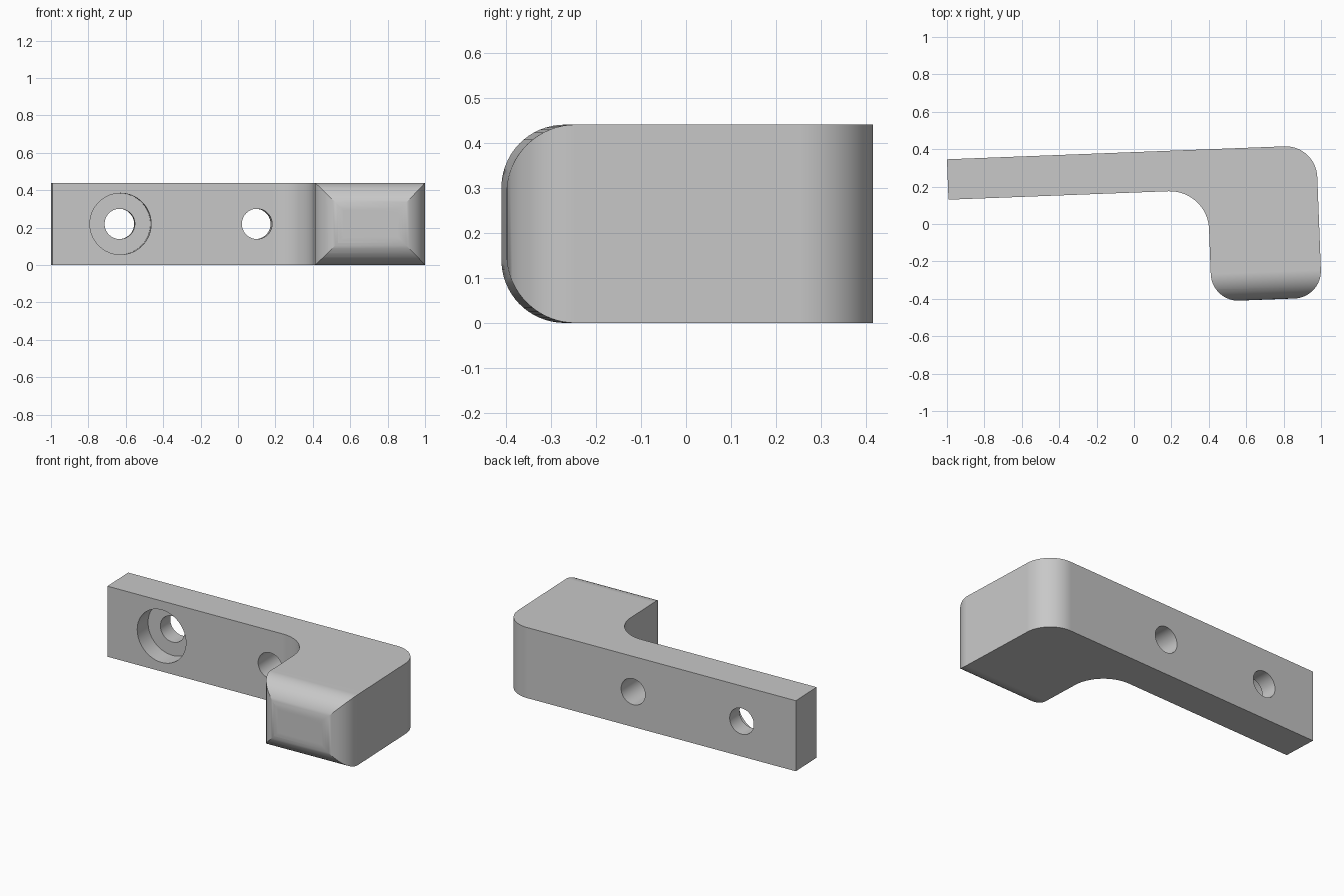
import bpy, bmesh, math
from mathutils import Matrix, Vector

if "Cube" in bpy.data.objects:
    bpy.data.objects.remove(bpy.data.objects["Cube"], do_unlink=True)

HEIGHT = 0.44
TILT = math.radians(2.2)

grey = bpy.data.materials.new("plain grey")
grey.use_nodes = True
colour = (0.58, 0.58, 0.58, 1)
grey.diffuse_color = colour
grey.node_tree.nodes["Principled BSDF"].inputs["Base Color"].default_value = colour


def rounded(corners, steps=16):
    """Outline from (x, y, radius) right-angled corners, each replaced by an arc."""
    out = []
    for i, (x, y, r) in enumerate(corners):
        p = Vector((x, y))
        if r == 0:
            out.append(p)
            continue
        a = (Vector(corners[i - 1][:2]) - p).normalized()
        b = (Vector(corners[(i + 1) % len(corners)][:2]) - p).normalized()
        centre = p + (a + b) * r
        for k in range(steps + 1):
            t = k / steps * math.pi / 2
            out.append(centre - b * r * math.cos(t) - a * r * math.sin(t))
    return out


def prism(name, points, offset):
    """Extrude a closed outline of 3D points along an offset."""
    bm = bmesh.new()
    face = bm.faces.new([bm.verts.new(p) for p in points])
    new = bmesh.ops.extrude_face_region(bm, geom=[face])["geom"]
    bmesh.ops.translate(bm, vec=offset, verts=[g for g in new if isinstance(g, bmesh.types.BMVert)])
    bmesh.ops.recalc_face_normals(bm, faces=bm.faces)
    return finish(name, bm)


def drill(name, x, radius, y0, y1):
    """Cylinder running along y, at half height."""
    bm = bmesh.new()
    place = Matrix.Translation((x, (y0 + y1) / 2, HEIGHT / 2)) @ Matrix.Rotation(math.pi / 2, 4, "X")
    bmesh.ops.create_cone(bm, cap_ends=True, segments=64, radius1=radius, radius2=radius,
                          depth=y1 - y0, matrix=place)
    return finish(name, bm)


def finish(name, bm):
    mesh = bpy.data.meshes.new(name)
    bm.to_mesh(mesh)
    bm.free()
    mesh.materials.append(grey)
    obj = bpy.data.objects.new(name, mesh)
    bpy.context.collection.objects.link(obj)
    return obj


def activate(obj):
    bpy.ops.object.select_all(action="DESELECT")
    obj.select_set(True)
    bpy.context.view_layer.objects.active = obj


def combine(target, tool, operation):
    tool.hide_render = True
    mod = target.modifiers.new(tool.name, "BOOLEAN")
    mod.object, mod.operation, mod.solver = tool, operation, "EXACT"
    activate(target)
    bpy.ops.object.modifier_apply(modifier=mod.name)
    bpy.data.objects.remove(tool, do_unlink=True)


# L-shaped bracket: thin arm, concave fillet, and thick foot
plan = rounded([(-0.986, 0.384, 0), (-0.986, 0.168, 0), (0.4, 0.168, 0.21),
                (0.4, -0.431, 0.147), (0.989, -0.431, 0.147), (0.989, 0.384, 0.17)])
bracket = prism("bracket", [(p.x, p.y, -0.1) for p in plan], (0, 0, HEIGHT + 0.2))

# Side shape rounds the top and bottom of the foot's front
side = rounded([(-0.431, 0, 0.147), (-0.431, HEIGHT, 0.147), (0.6, HEIGHT, 0), (0.6, 0, 0)])
combine(bracket, prism("side_shape", [(-1.2, p.x, p.y) for p in side], (2.4, 0, 0)), "INTERSECT")

# Two screw holes, the outer one counterbored from the front
for x in (-0.622, 0.108):
    combine(bracket, drill("screw_hole", x, 0.081, 0, 0.6), "DIFFERENCE")
combine(bracket, drill("counterbore", -0.622, 0.164, 0, 0.281), "DIFFERENCE")

# Slight turn of the whole bracket, then smooth curved faces
bracket.data.transform(Matrix.Rotation(TILT, 4, "Z"))
activate(bracket)
bpy.ops.object.shade_smooth_by_angle(angle=math.radians(25))
weighted = bracket.modifiers.new("even_shading", "WEIGHTED_NORMAL")
weighted.keep_sharp = True
